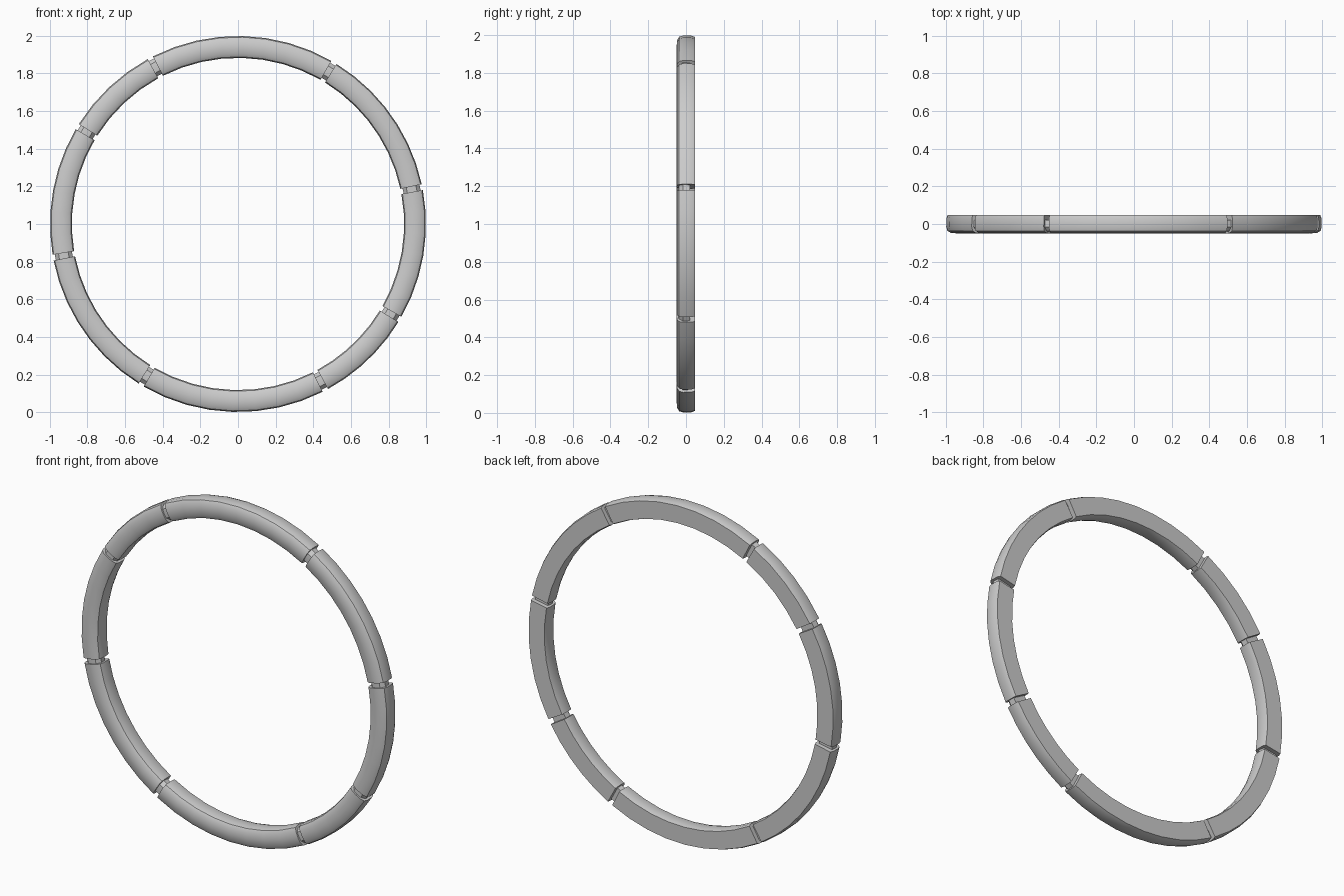
import bpy, bmesh, math

if "Cube" in bpy.data.objects:
    bpy.data.objects.remove(bpy.data.objects["Cube"])

# (radius, y) cross-sections: soft rounded front, flat back with sharp rims
SEGMENT = [(0.990, 0.048), (0.997, 0.030), (0.998, -0.015), (0.992, -0.036), (0.974, -0.047),
           (0.940, -0.050), (0.906, -0.047), (0.888, -0.036), (0.882, -0.015),
           (0.882, 0.030), (0.888, 0.048)]
CONNECTOR = [(0.982, 0.022), (0.986, -0.015), (0.966, -0.038), (0.940, -0.041),
             (0.914, -0.038), (0.894, -0.015), (0.898, 0.022)]


def arc_bar(name, profile, start, end, steps):
    """Sweep a closed cross-section around the ring centre and cap both ends."""
    bm = bmesh.new()
    rings = []
    for i in range(steps + 1):
        a = math.radians(start + (end - start) * i / steps)
        rings.append([bm.verts.new((r * math.cos(a), y, 1 + r * math.sin(a)))
                      for r, y in profile])
    n = len(profile)
    for a, b in zip(rings, rings[1:]):
        for j in range(n):
            k = (j + 1) % n
            bm.faces.new((a[j], a[k], b[k], b[j]))
    bm.faces.new(rings[0])
    bm.faces.new(rings[-1])
    bmesh.ops.recalc_face_normals(bm, faces=bm.faces)
    mesh = bpy.data.meshes.new(name)
    bm.to_mesh(mesh)
    bm.free()
    obj = bpy.data.objects.new(name, mesh)
    bpy.context.collection.objects.link(obj)
    bpy.ops.object.select_all(action='DESELECT')
    obj.select_set(True)
    bpy.context.view_layer.objects.active = obj
    bpy.ops.object.shade_smooth_by_angle(angle=math.radians(40))


# Joint angles around the ring, counter-clockwise from +x
joints = [11.3, 59.3, 117.8, 148.8, 190.3, 239, 297.7, 329.5]
half_gap = 0.9

for i, a in enumerate(joints):
    b = joints[(i + 1) % len(joints)]
    if b < a:
        b += 360
    # Ring segment between two joints
    arc_bar(f"ring_segment_{i + 1}", SEGMENT, a + half_gap, b - half_gap,
            max(4, round((b - a) / 7)))
    # Recessed connector bridging the gap
    arc_bar(f"connector_{i + 1}", CONNECTOR, a - 2.2, a + 2.2, 2)
